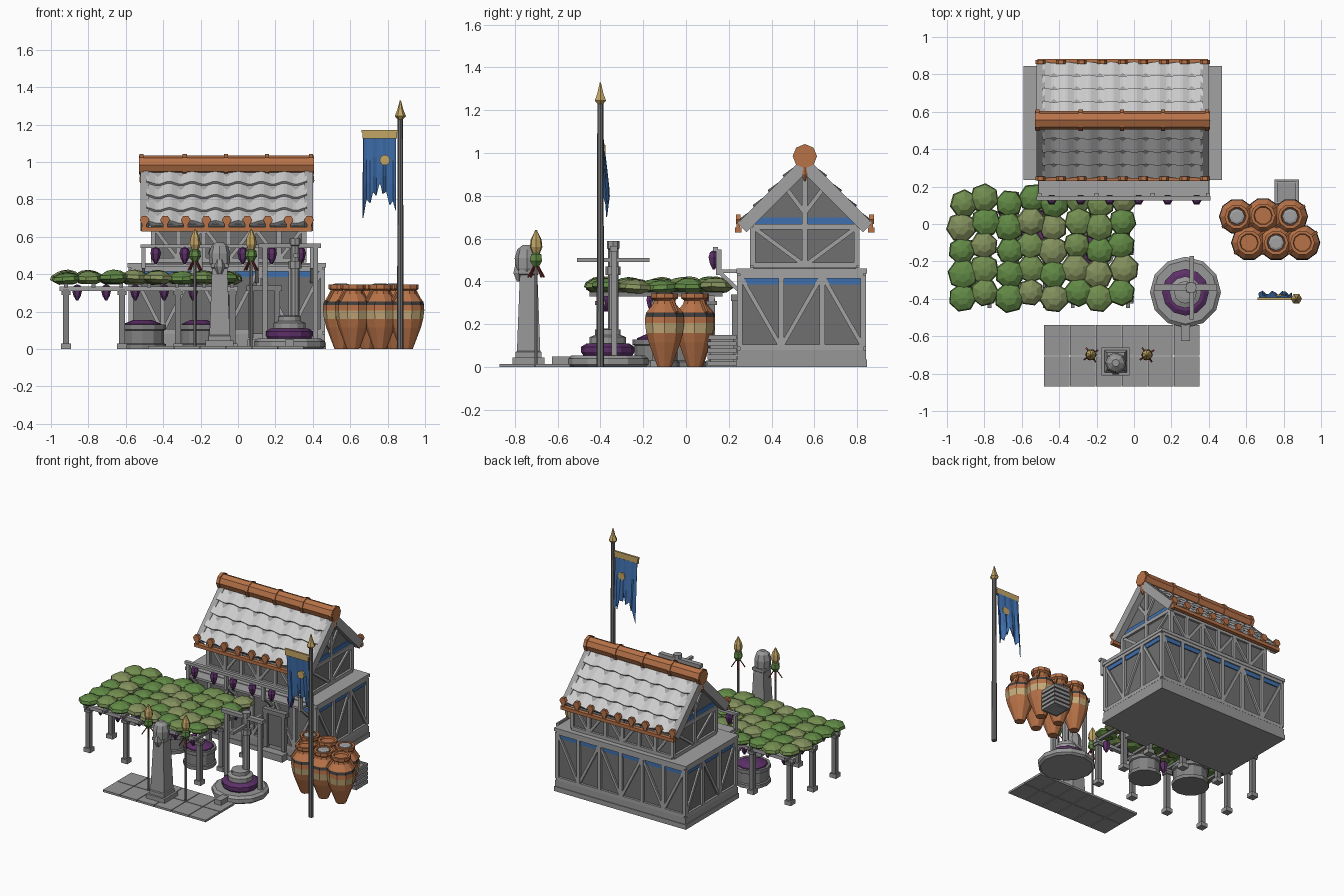
import bpy, math, random
from mathutils import Vector, Matrix, Euler

if "Cube" in bpy.data.objects:
    bpy.data.objects.remove(bpy.data.objects["Cube"])
random.seed(4)

def material(name, rgb):
    m = bpy.data.materials.new(name)
    m.diffuse_color = (*rgb, 1)
    m.use_nodes = True
    m.node_tree.nodes["Principled BSDF"].inputs["Base Color"].default_value = m.diffuse_color
    return m

CLAY = material("terracotta", (.48, .17, .065))
CREAM = material("cream", (.55, .40, .19))
DARK = material("dark_band", (.05, .045, .045))
GREENS = [material("leaf_%d" % i, c) for i, c in enumerate([(.12, .25, .06), (.17, .27, .08), (.23, .28, .11)])]
PURPLE = material("grape", (.11, .03, .14))
BLUE = material("blue", (.05, .16, .42))
GOLD = material("gold", (.55, .38, .13))
RED = material("red_ribbon", (.20, .03, .03))
# greys by tone: plaster, old wood, stone, timber, roof
INFILL, WOOD, STONE, TIMBER, PALE = [material("grey_%d" % i, (v, v, v)) for i, v in enumerate((.16, .22, .31, .36, .66))]
TONES = {"lower_walls": INFILL, "upper_walls": INFILL, "door": INFILL, "flag": INFILL, "pergola": WOOD, "vat": WOOD,
         "press": STONE, "pillar": STONE, "plinth": STONE, "ledge": TIMBER, "paving": STONE, "crate": STONE,
         "wall": TIMBER, "gable": TIMBER, "rack": TIMBER, "bargeboard": TIMBER, "roof": TIMBER,
         "tile": PALE, "amphora_lid": TIMBER}

def mesh(name, verts, faces, mat=None, M=Matrix(), segs=None):
    me = bpy.data.meshes.new(name)
    me.from_pydata([M @ Vector(v) for v in verts], [], faces)
    mat = mat or next((m for k, m in TONES.items() if name.startswith(k)), None)
    if isinstance(mat, list):
        for m in mat:
            me.materials.append(m)
        for p, k in zip(me.polygons, segs):
            p.material_index = k
    elif mat:
        me.materials.append(mat)
    ob = bpy.data.objects.new(name, me)
    bpy.context.collection.objects.link(ob)
    return ob

CUBE = [(0, 2, 3, 1), (4, 5, 7, 6), (0, 1, 5, 4), (2, 6, 7, 3), (0, 4, 6, 2), (1, 3, 7, 5)]

def box(name, x0, x1, y0, y1, z0, z1, mat=None):
    vs = [(x, y, z) for z in (z0, z1) for y in (y0, y1) for x in (x0, x1)]
    return mesh(name, vs, CUBE, mat)

def beam(name, a, b, w=.025, d=None, mat=None):
    a, b = Vector(a), Vector(b)
    d = d or w
    vs = [(x, y, z) for z in (0, (b - a).length) for y in (-d/2, d/2) for x in (-w/2, w/2)]
    M = Matrix.Translation(a) @ (b - a).to_track_quat('Z', 'Y').to_matrix().to_4x4()
    return mesh(name, vs, CUBE, mat, M)

def lathe(name, prof, n, loc, mat=None, rot=(0, 0, 0), segs=None):
    """Turned part from (radius, height) points; segs gives a material index per band."""
    vs = [(r*math.cos(2*math.pi*k/n), r*math.sin(2*math.pi*k/n), z) for r, z in prof for k in range(n)]
    fs, ids = [], []
    for i in range(len(prof) - 1):
        for k in range(n):
            j = (k + 1) % n
            fs.append((i*n + k, i*n + j, i*n + n + j, i*n + n + k))
            ids.append(segs[i] if segs else 0)
    fs += [tuple(range(n))[::-1], tuple(range(len(vs) - n, len(vs)))]
    ids += [0, 0]
    return mesh(name, vs, fs, mat, Matrix.Translation(loc) @ Euler(rot).to_matrix().to_4x4(), ids)

def prism(name, yz, x0, x1, mat=None):
    n = len(yz)
    vs = [(x, y, z) for x in (x0, x1) for y, z in yz]
    fs = [tuple(range(n))[::-1], tuple(range(n, 2*n))]
    fs += [(k, (k+1) % n, n + (k+1) % n, n + k) for k in range(n)]
    return mesh(name, vs, fs, mat)

def grapes(x, y, z, s=1):
    lathe("grape_bunch", [(.006*s, -.085*s), (.02*s, -.06*s), (.027*s, -.03*s), (.02*s, -.008*s), (.005, 0)], 6, (x, y, z), PURPLE)

# ---------- House: walls and half-timbering ----------
RY, RZ = .555, .985          # ridge line
def timber(p, q, z0, z1, n, w=.026):
    p, q = Vector(p), Vector(q)
    at = lambda t, z: (*p.lerp(q, t), z)
    for z in (z0, z1):
        beam("wall_rail", at(0, z), at(1, z), w)
    for i in range(n + 1):
        beam("wall_post", at(i/n, z0), at(i/n, z1), w)
    for i in range(n):
        a, b = (z0, z1) if i % 2 else (z1, z0)
        beam("wall_brace", at(i/n, a), at((i+1)/n, b), w*.75)

box("plinth", -.59, .47, .235, .845, 0, .035)
box("plinth_upper", -.585, .465, .24, .84, .035, .08)
box("lower_walls", -.57, .45, .255, .825, .08, .44)
box("blue_band_lower", -.577, .457, .248, .832, .385, .42, BLUE)
box("ledge", -.59, .47, .235, .845, .437, .46)
prism("upper_walls", [(.315, .46), (.795, .46), (.795, .71), (RY, .95), (.315, .71)], -.45, .35)
box("blue_band_upper", -.457, .357, .308, .802, .668, .70, BLUE)
for x0, x1, y0, y1, z0, z1, nx, ny in [(-.573, .453, .252, .828, .093, .428, 6, 3), (-.453, .353, .312, .798, .475, .655, 6, 2)]:
    for y in (y0, y1):
        timber((x0, y), (x1, y), z0, z1, nx)
    for x in (x0, x1):
        timber((x, y0), (x, y1), z0, z1, ny)
for x in (-.453, .353):
    beam("gable_post", (x, RY, .66), (x, RY, .92), .026)
    for s in (-1, 1):
        beam("gable_brace", (x, RY, .72), (x, RY + s*.09, .84), .02)
# door
box("door", .08, .2, .228, .25, .08, .31)
for x in (.07, .21):
    box("door_jamb", x - .014, x + .014, .215, .25, .06, .33, WOOD)
box("door_lintel", .045, .235, .21, .25, .31, .34, WOOD)
box("door_step", .05, .23, .18, .24, 0, .05, STONE)

# ---------- Roof ----------
X0, X1 = -.49, .37
for s in (-1, 1):
    d, nrm = Vector((0, s, -1)).normalized(), Vector((0, s, 1)).normalized()
    top = Vector((0, RY, RZ - .05))
    L = .395
    a, b = top, top + d*L
    prism("roof_deck", [(v.y, v.z) for v in (a, b, b + nrm*.02, a + nrm*.02)], X0, X1)
    # corrugated tile courses, each stepping over the one below
    N = 56
    for c in range(4):
        rows = [(c*L/4, .022), ((c+1)*L/4 + .004, .038), ((c+1)*L/4 + .004, .018)]
        vs = []
        for t, h in rows:
            for k in range(N + 1):
                wv = .008*math.cos(2*math.pi*7*k/N)
                v = top + d*(t - wv*.3) + nrm*(h + wv)
                vs.append((X0 + (X1 - X0)*k/N, v.y, v.z))
        fs = [(r*(N+1) + k, r*(N+1) + k + 1, (r+1)*(N+1) + k + 1, (r+1)*(N+1) + k) for r in range(2) for k in range(N)]
        if s > 0:
            fs = [f[::-1] for f in fs]
        mesh("tile_course", vs, fs)
    for x in (-.498, .378):
        beam("bargeboard", top + Vector((x, 0, .01)), top + d*.415 + Vector((x, 0, .01)), .045, .06)
    # terracotta eaves with round end caps
    y = RY + s*.311
    box("eave_bar", -.515, .395, y - .015, y + .015, .628, .652, CLAY)
    for k in range(9):
        x = -.5 + k*.11
        lathe("eave_cap", [(.026, -.011), (.026, .011)], 6, (x, y, .69), CLAY, (math.pi/2, 0, 0))
        box("eave_cap_stem", x - .012, x + .012, y - .008, y + .008, .65, .68, CLAY)
lathe("ridge", [(.05, -.53), (.05, .405)], 8, (0, RY, RZ), CLAY, (0, math.pi/2, 0))
for x in (-.515, -.285, -.065, .155, .39):
    lathe("ridge_ring", [(.057, -.011), (.057, .011)], 8, (x, RY, RZ), CLAY, (0, math.pi/2, 0))
for x in (-.51, .39):
    lathe("finial_drop", [(.004, -.05), (.018, -.02), (.012, .03)], 6, (x, RY, .92), CLAY)

# ---------- Drying rack above the front wall ----------
box("rack_board", -.51, .40, .15, .24, .44, .455)
box("rack_rail", -.52, .41, .125, .15, .54, .56)
for x in (-.505, -.2, .1, .395):
    box("rack_post", x - .011, x + .011, .14, .165, .43, .55)
    beam("rack_bracket", (x, .16, .44), (x, .245, .36), .018)
for k in range(6):
    grapes(-.44 + k*.155, .13, .545, 1.05)

# ---------- Vine pergola ----------
for x in (-.92, -.62, -.32, -.03):
    for y in (-.40, -.14, .12):
        if y == -.14 and x != -.92 and x != -.03:
            continue
        box("pergola_post", x - .016, x + .016, y - .016, y + .016, .02, .32)
        box("pergola_foot", x - .026, x + .026, y - .026, y + .026, 0, .03, STONE)
        box("pergola_cap", x - .024, x + .024, y - .024, y + .024, .29, .31)
for y in (-.40, -.14, .12):
    box("pergola_beam", -.955, .0, y - .014, y + .014, .31, .335, TIMBER)
for k in range(7):
    x = -.92 + k*.148
    box("pergola_rafter", x - .01, x + .01, -.45, .17, .33, .35)
for i in range(8):
    for j in range(5):
        r = random.uniform(.074, .084)
        h = random.uniform(.9, 1.15)
        loc = (-.915 + i*.122 + random.uniform(-.01, .01), -.385 + j*.126 + (.02 if i % 2 else -.01), .378 + random.uniform(-.006, .006))
        lathe("vine_leaves", [(r*.6, -.028), (r, -.008), (r*.92, .012), (r*.5, .03*h), (.004, .036*h)], 7, loc,
              random.choice(GREENS), (random.uniform(-.06, .06), random.uniform(-.06, .06), random.random()*6))
for i in range(6):
    for j in range(3):
        grapes(-.86 + i*.155, -.36 + j*.22 + random.uniform(-.04, .04), .345, 1)
# grape vats beneath
for x, y, r in ((-.51, -.03, .125), (-.21, -.14, .11)):
    lathe("vat", [(r, 0), (r, .025), (r*.92, .03), (r*.92, .10), (r, .105), (r, .13), (r*.85, .13), (r*.85, .11)], 12, (x, y, 0))
    lathe("grapes_in_vat", [(r*.85, .10), (r*.8, .135), (r*.4, .155)], 12, (x, y, 0), PURPLE)

# ---------- Wine press ----------
px, py = .275, -.365
lathe("press_base", [(.175, 0), (.19, .012), (.19, .04), (.17, .055)], 12, (px, py, 0))
lathe("press_pulp", [(.115, .055), (.125, .07), (.125, .095), (.10, .11)], 12, (px, py, 0), PURPLE)
lathe("press_plate", [(.085, .10), (.085, .14), (.06, .15), (.06, .175), (.035, .18)], 12, (px, py, 0))
lathe("press_screw", [(.024, .17), (.024, .55), (.03, .555), (.03, .59)], 8, (px + .03, py + .025, 0))
lathe("press_collar", [(.035, .43), (.035, .47)], 8, (px + .03, py + .025, 0))
for x in (px - .13, px + .14):
    box("press_upright", x - .013, x + .013, py + .018, py + .042, .04, .55)
box("press_beam", .11, .445, py + .01, py + .045, .54, .565)
box("press_handle", .298, .32, -.51, -.17, .49, .51)
box("press_spout", .25, .30, -.625, -.53, .015, .05)

# ---------- Paving and herm pillar ----------
for i in range(6):
    for j in range(2):
        x, y = -.48 + i*.139, -.87 + j*.167
        box("paving_slab", x, x + .134, y, y + .162, 0, .015)
hx, hy, q = -.098, -.735, math.pi/4
box("pillar_base", hx - .075, hx + .075, hy - .075, hy + .075, .01, .045)
lathe("pillar_shaft", [(.085, .045), (.085, .07), (.077, .075), (.058, .43), (.066, .435), (.066, .455)], 4, (hx, hy, 0), None, (0, 0, q))
lathe("pillar_head", [(.04, .43), (.055, .46), (.057, .51), (.045, .55), (.02, .57)], 8, (hx, hy - .008, 0))
lathe("pillar_beard", [(.012, .40), (.03, .44), (.02, .48)], 6, (hx, hy - .045, 0))
# ribboned pinecone staffs either side
for x in (-.23, .07):
    lathe("staff_pole", [(.008, 0), (.008, .49)], 6, (x, -.70, 0), WOOD)
    lathe("staff_leaves", [(.012, .465), (.032, .495), (.028, .525), (.015, .535)], 6, (x, -.70, 0), GREENS[0])
    lathe("staff_pinecone", [(.015, .525), (.03, .56), (.026, .595), (.004, .64)], 7, (x, -.70, 0), GOLD)
    for k in range(4):
        a = k*math.pi/2 + .6
        beam("staff_ribbon", (x, -.70, .49), (x + .045*math.cos(a), -.70 + .045*math.sin(a), .42), .009, .005, RED)

# ---------- Amphorae and crate ----------
AMPH = [(.034, 0), (.04, .015), (.078, .115), (.09, .16), (.096, .205), (.095, .235), (.09, .255), (.056, .295), (.052, .312), (.066, .322), (.066, .345), (.05, .345), (.046, .332)]
BANDS = [0, 0, 0, 1, 0, 2, 0, 0, 0, 0, 0, 0]
for x, y, lid in ((.55, .04, 1), (.69, .045, 0), (.835, .04, 1), (.615, -.10, 0), (.76, -.10, 1), (.90, -.10, 0)):
    lathe("amphora", AMPH, 10, (x, y, 0), [CLAY, CREAM, DARK], segs=BANDS)
    if lid:
        lathe("amphora_lid", [(.046, .32), (.042, .346), (.03, .35)], 8, (x, y, 0))
    for s in (-1, 1):
        c = Vector((x, y, 0))
        u = Vector((s*.8, .6*s, 0))
        beam("amphora_handle", c + u*.055 + Vector((0, 0, .315)), c + u*.093 + Vector((0, 0, .255)), .014, mat=CLAY)
for k in range(5):
    z = .005 + k*.031
    for y in (.10, .225):
        box("crate_slat", .75, .88, y, y + .012, z, z + .022)
    for x in (.75, .87):
        box("crate_slat", x, x + .012, .10, .237, z, z + .022)
box("crate_fill", .765, .867, .115, .222, 0, .14)

# ---------- Banner ----------
lathe("flag_pole", [(.018, 0), (.014, 1.24)], 8, (.868, -.40, 0))
lathe("spear_tip", [(.012, 1.225), (.03, 1.245), (.016, 1.28), (.003, 1.33)], 6, (.868, -.40, 0), GOLD)
beam("banner_rod", (.66, -.40, 1.165), (.87, -.40, 1.165), .014, mat=GOLD)
hem = [.70, .80, .78, .84, .82, .89, .83, .84, .77, .79, .74]
xs = [.67 + k*.0175 for k in range(11)]
fold = [.012*math.sin(k*1.9) for k in range(11)]
vs = [(x, -.398 + f*u + .025*u, 1.13 + (h - 1.13)*u) for u in (0, .35, .7, 1) for x, f, h in zip(xs, fold, hem)]
fs = [(r*11 + k, (r+1)*11 + k, (r+1)*11 + k + 1, r*11 + k + 1) for r in range(3) for k in range(10)]
cloth = mesh("banner_cloth", vs, fs, BLUE)
cloth.modifiers.new("thickness", 'SOLIDIFY').thickness = .006
box("banner_top_hem", .665, .85, -.407, -.393, 1.125, 1.165, GOLD)
lathe("banner_medallion", [(.012, -.013), (.028, -.013), (.028, .013), (.012, .013)], 10, (.785, -.39, 1.01), GOLD, (math.pi/2, 0, 0))
